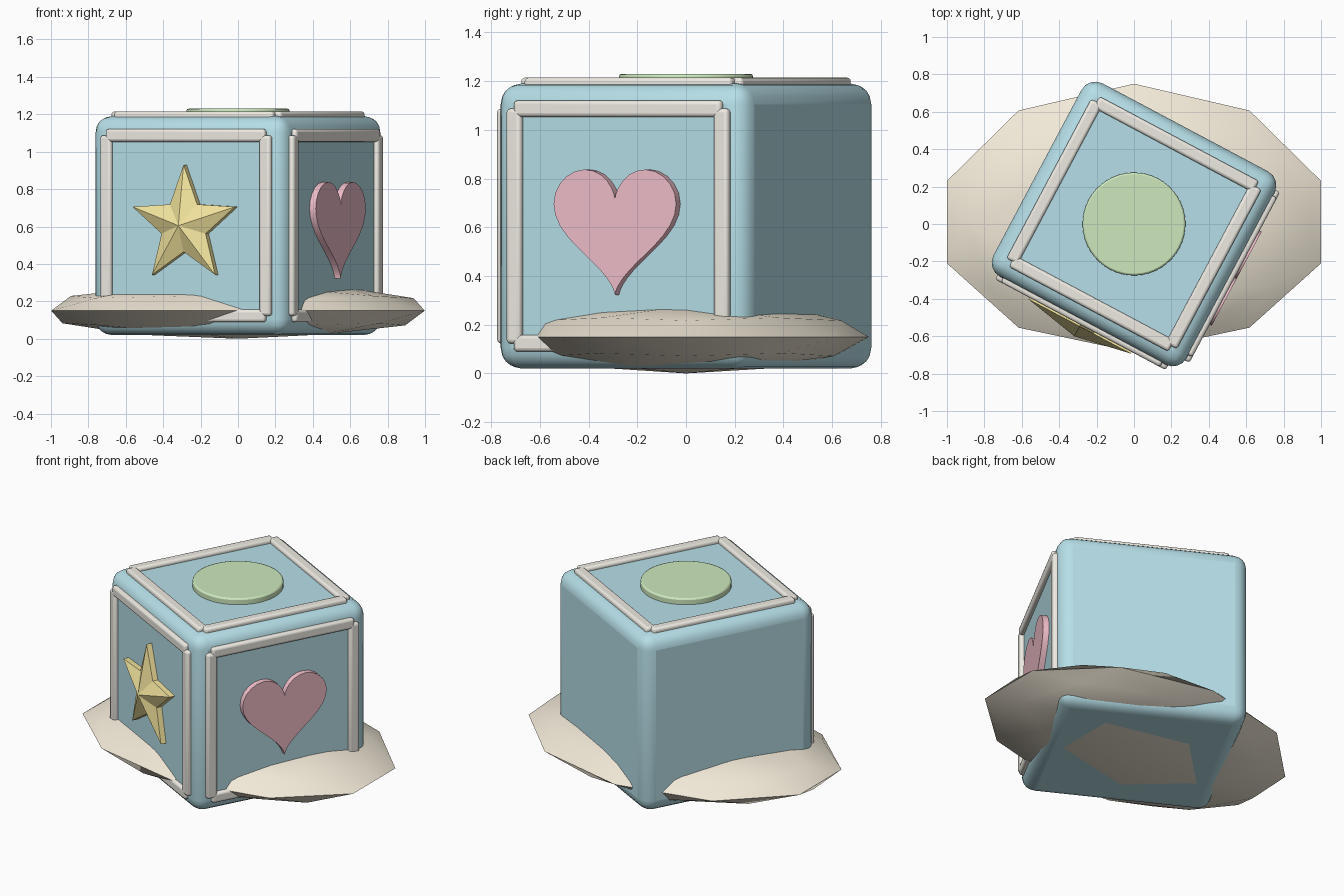
import bpy, bmesh
from math import sin, cos, pi, radians
from mathutils import Matrix, Vector

if "Cube" in bpy.data.objects:
    bpy.data.objects.remove(bpy.data.objects["Cube"])

H = 0.585                                    # half size of the block
BLOCK = Matrix.Translation((0, 0, 0.605)) @ Matrix.Rotation(radians(-28), 4, 'Z')
UPRIGHT = Matrix.Rotation(pi / 2, 4, 'X')
# face frames: x across, y up, z outward, measured from the block centre
FACES = {"front": BLOCK @ UPRIGHT,
         "right": BLOCK @ Matrix.Rotation(pi / 2, 4, 'Z') @ UPRIGHT,
         "top": BLOCK}


def material(name, rgb):
    m = bpy.data.materials.new(name)
    m.diffuse_color = (*rgb, 1)
    m.use_nodes = True
    m.node_tree.nodes["Principled BSDF"].inputs["Base Color"].default_value = m.diffuse_color
    return m


BLUE = material("blue", (0.47, 0.74, 0.81))
CREAM = material("cream", (0.86, 0.83, 0.77))
SAND = material("sand", (0.88, 0.81, 0.68))
YELLOW = material("yellow", (0.90, 0.78, 0.34))
PINK = material("pink", (0.88, 0.52, 0.59))
GREEN = material("green", (0.61, 0.81, 0.51))


def finish(name, bm, frame, mat, bevel=0, segments=3, smooth=None):
    bmesh.ops.recalc_face_normals(bm, faces=bm.faces)
    me = bpy.data.meshes.new(name)
    bm.to_mesh(me)
    bm.free()
    ob = bpy.data.objects.new(name, me)
    bpy.context.collection.objects.link(ob)
    ob.matrix_world = frame
    me.materials.append(mat)
    if bevel:
        b = ob.modifiers.new("bevel", 'BEVEL')
        b.width, b.segments, b.limit_method = bevel, segments, 'ANGLE'
    if smooth:
        bpy.ops.object.select_all(action='DESELECT')
        ob.select_set(True)
        bpy.context.view_layer.objects.active = ob
        bpy.ops.object.shade_smooth_by_angle(angle=radians(smooth))
    return ob


def box(name, size, frame, mat, bevel, segments):
    bm = bmesh.new()
    bmesh.ops.create_cube(bm, size=1)
    bmesh.ops.scale(bm, vec=size, verts=bm.verts)
    return finish(name, bm, frame, mat, bevel, segments, 40)


def plate(points, z0, z1, apex=None):
    """Extrude an outline, closed flat or raised to an apex."""
    bm = bmesh.new()
    low = [bm.verts.new((x, y, z0)) for x, y in points]
    high = [bm.verts.new((x, y, z1)) for x, y in points]
    tip = bm.verts.new((0, 0, apex)) if apex else None
    bm.faces.new(low[::-1])
    if not apex:
        bm.faces.new(high)
    n = len(points)
    for i in range(n):
        j = (i + 1) % n
        bm.faces.new((low[i], low[j], high[j], high[i]))
        if apex:
            bm.faces.new((high[i], high[j], tip))
    return bm


# rounded block
box("block", (2 * H, 2 * H, 2 * H), BLOCK, BLUE, 0.085, 4)

# four rounded trim bars on each decorated face
for face, frame in FACES.items():
    for k in range(4):
        place = frame @ Matrix.Rotation(k * pi / 2, 4, 'Z') @ Matrix.Translation((0, 0.482, H))
        box(f"{face}_trim_{k + 1}", (0.965, 0.068, 0.05), place, CREAM, 0.016, 3)

# faceted star
star = [((0.325, 0.14)[i % 2] * sin(i * pi / 5), (0.325, 0.14)[i % 2] * cos(i * pi / 5))
        for i in range(10)]
finish("star", plate(star, H - 0.02, 0.62, 0.68), FACES["front"], YELLOW)

# heart plaque
heart = []
for i in range(48):
    t = 2 * pi * i / 48
    heart.append((0.0178 * 16 * sin(t) ** 3,
                  0.02 + 0.0178 * (13 * cos(t) - 5 * cos(2 * t) - 2 * cos(3 * t) - cos(4 * t))))
finish("heart", plate(heart, H - 0.02, 0.622), FACES["right"], PINK, smooth=40)

# round button on top
disc = [(0.275 * cos(2 * pi * i / 48), 0.275 * sin(2 * pi * i / 48)) for i in range(48)]
finish("button", plate(disc, H - 0.02, 0.625), FACES["top"], GREEN, 0.01, 2, 40)

# low-poly sand mound, a little flatter towards the front
bm = bmesh.new()
bmesh.ops.create_icosphere(bm, subdivisions=2, radius=1)
for v in bm.verts:
    v.co = Vector((v.co.x * 1.05, v.co.y * (0.75 if v.co.y > 0 else 0.685), v.co.z * 0.15))
finish("sand_mound", bm, Matrix.Translation((0, 0, 0.15)), SAND, smooth=60)
